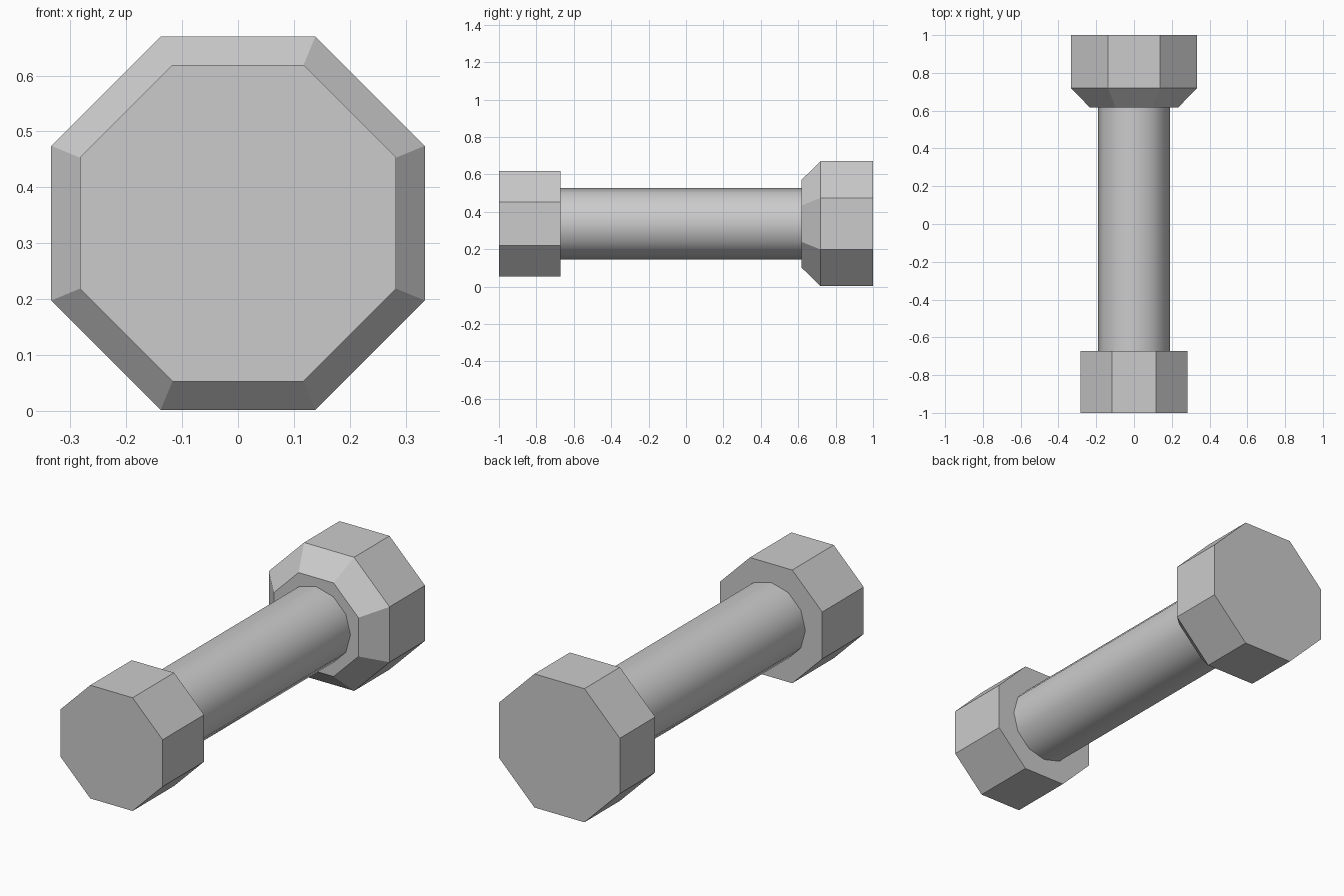
import bpy
import math

if "Cube" in bpy.data.objects:
    bpy.data.objects.remove(bpy.data.objects["Cube"])

AXIS_Z = 0.336  # height of the long axis

steel = bpy.data.materials.new("grey metal")
steel.diffuse_color = (0.6, 0.6, 0.6, 1)
steel.use_nodes = True
steel.node_tree.nodes["Principled BSDF"].inputs["Base Color"].default_value = steel.diffuse_color


def lathe(name, sides, rings, turn=0.0):
    """Capped prism along y; rings are (y, corner radius)."""
    verts, faces = [], []
    for y, r in rings:
        for i in range(sides):
            a = 2 * math.pi * i / sides + turn
            verts.append((r * math.cos(a), y, AXIS_Z + r * math.sin(a)))
    for k in range(len(rings) - 1):
        for i in range(sides):
            j = (i + 1) % sides
            a, b = k * sides, (k + 1) * sides
            faces.append((a + i, b + i, b + j, a + j))
    faces.append(tuple(range(sides)))
    faces.append(tuple(reversed(range(len(verts) - sides, len(verts)))))
    mesh = bpy.data.meshes.new(name)
    mesh.from_pydata(verts, [], faces)
    mesh.materials.append(steel)
    obj = bpy.data.objects.new(name, mesh)
    bpy.context.collection.objects.link(obj)
    return obj


# octagon radii are given to the flats
flat = 1 / math.cos(math.pi / 8)

# plain octagonal knob at the front
lathe("front_knob", 8, [(-1, 0.283 * flat), (-0.672, 0.283 * flat)], math.pi / 8)

# larger octagonal head at the back, chamfered towards the shaft
lathe("back_head", 8, [(0.617, 0.234 * flat), (0.72, 0.334 * flat),
                       (1, 0.334 * flat)], math.pi / 8)

# smooth round shaft, ends sunk slightly into the heads
shaft = lathe("shaft", 12, [(-0.68, 0.19), (0.63, 0.19)])
bpy.context.view_layer.objects.active = shaft
shaft.select_set(True)
bpy.ops.object.shade_smooth_by_angle(angle=math.radians(40))
